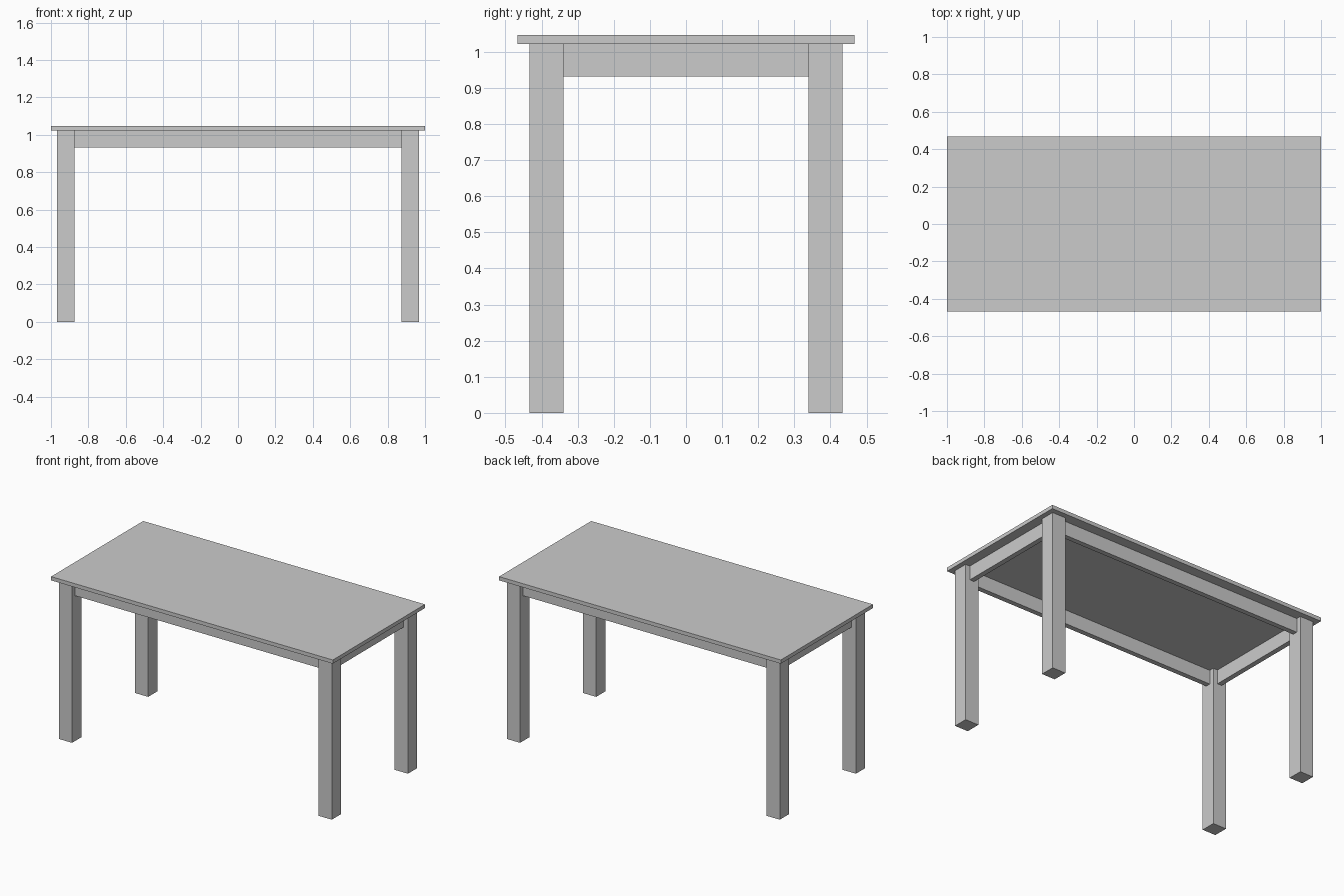
import bpy

if "Cube" in bpy.data.objects:
    bpy.data.objects.remove(bpy.data.objects["Cube"])

TOP_X, TOP_Y = 1.0, 0.467      # half sizes of the table top
TOP_Z0, TOP_Z1 = 1.022, 1.046
LEG = 0.094                    # square leg width
LEG_X, LEG_Y = 0.922, 0.386    # leg centres
APRON_Z0, APRON_T = 0.932, 0.032


def box(name, x0, x1, y0, y1, z0, z1):
    bpy.ops.mesh.primitive_cube_add(
        size=1, location=((x0 + x1) / 2, (y0 + y1) / 2, (z0 + z1) / 2))
    ob = bpy.context.object
    ob.name = name
    ob.scale = (x1 - x0, y1 - y0, z1 - z0)
    bpy.ops.object.transform_apply(location=False, rotation=False, scale=True)
    return ob


# Table top
box("table_top", -TOP_X, TOP_X, -TOP_Y, TOP_Y, TOP_Z0, TOP_Z1)

# Four square legs
h = LEG / 2
for sx, side in ((-1, "left"), (1, "right")):
    for sy, end in ((-1, "front"), (1, "back")):
        x, y = sx * LEG_X, sy * LEG_Y
        box(f"{end}_{side}_leg", x - h, x + h, y - h, y + h, 0, TOP_Z0)

# Aprons between the legs, centred on the leg thickness
t = APRON_T / 2
for s, end, side in ((-1, "front", "left"), (1, "back", "right")):
    y, x = s * LEG_Y, s * LEG_X
    box(f"{end}_apron", -LEG_X + h, LEG_X - h, y - t, y + t, APRON_Z0, TOP_Z0)
    box(f"{side}_apron", x - t, x + t, -LEG_Y + h, LEG_Y - h, APRON_Z0, TOP_Z0)
